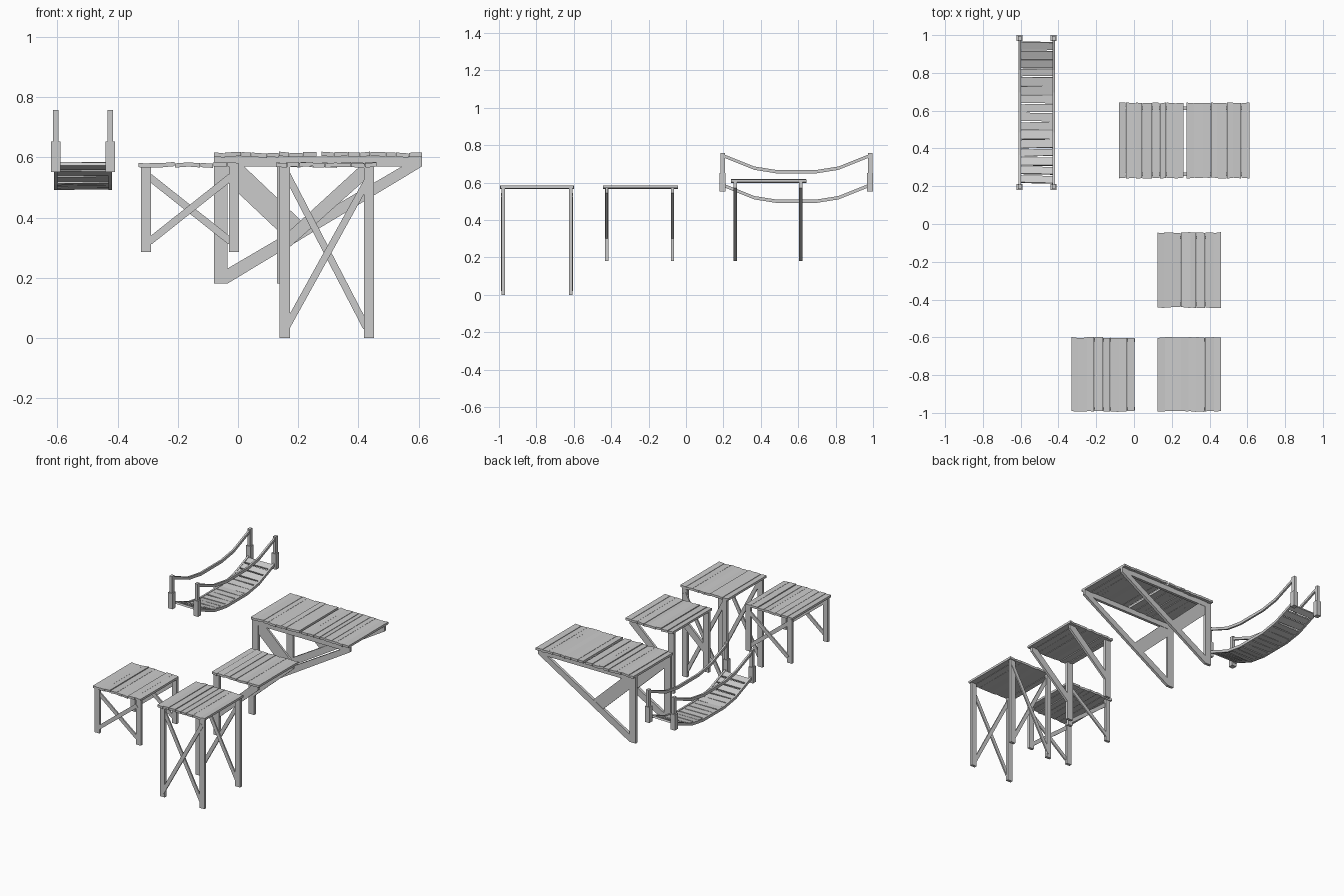
import bpy, math, random
from mathutils import Vector

if "Cube" in bpy.data.objects:
    bpy.data.objects.remove(bpy.data.objects["Cube"])

random.seed(4)


def mesh(name, verts, faces):
    me = bpy.data.meshes.new(name)
    me.from_pydata(verts, [], faces)
    ob = bpy.data.objects.new(name, me)
    bpy.context.collection.objects.link(ob)
    return ob


def prism(name, pts, y, t):
    """Extrude an xz outline (counter-clockwise seen from the front) around y."""
    n = len(pts)
    v = [(x, y - t / 2, z) for x, z in pts] + [(x, y + t / 2, z) for x, z in pts]
    f = [list(range(n)), list(range(2 * n - 1, n - 1, -1))]
    f += [[(i + 1) % n, i, n + i, n + (i + 1) % n] for i in range(n)]
    return mesh(name, v, f)


def rect(x0, x1, z0, z1):
    return [(x0, z0), (x1, z0), (x1, z1), (x0, z1)]


def bar(p, q, w):
    """Outline of a straight bar from p to q."""
    p, q = Vector(p), Vector(q)
    d = (q - p).normalized() * w / 2
    n = Vector((-d.y, d.x))
    return [tuple(c) for c in (p - n, q - n, q + n, p + n)]


def box(name, x0, x1, y0, y1, z0, z1):
    return prism(name, rect(x0, x1, z0, z1), (y0 + y1) / 2, y1 - y0)


def deck(name, x0, y0, y1, z, w=0.335, n=8):
    """Rough planks of uneven width, length and tilt."""
    cuts = [0] + [(i + random.uniform(-.15, .15)) / n for i in range(1, n)] + [1]
    for i in range(n):
        a, b = x0 + w * cuts[i] + .0006, x0 + w * cuts[i + 1] - .0006
        e = [random.uniform(-.004, .002) for _ in range(4)]
        h = random.uniform(-.002, .002)
        tilt = random.uniform(-.002, .002)
        o = box(f"{name}_plank_{i}", a, b, y0, y1, z - .014, z)
        for k, v in enumerate(o.data.vertices):
            back, right = v.co.y > (y0 + y1) / 2, v.co.x > (a + b) / 2
            v.co.y += (1 if back else -1) * e[2 * back + right]
            v.co.z += h + (tilt if right else -tilt)


LEG = .018

# Tall and short platforms: four legs with crossed braces front and back
for name, x0, zb in (("tall_platform", .125, 0), ("short_platform", -.332, .285)):
    deck(name, x0, -.993, -.6, .582)
    a, b = x0 + .013, x0 + .327
    if zb:
        a, b = x0 + .009, x0 + .336
    for y, s in ((-.977, -1), (-.616, 1)):
        for lx in (a, b - .034):
            box(f"{name}_leg", lx, lx + .034, y - LEG / 2, y + LEG / 2, zb, .57)
        if zb:
            r1 = bar((a + .028, zb + .035), (b - .028, .535), .024)
            r2 = bar((a + .028, .535), (b - .028, zb + .035), .024)
        else:
            r1 = bar((a + .017, .025), (b - .015, .535), .023)
            r2 = bar((a + .024, .545), (b - .026, .035), .023)
        prism(f"{name}_rising_brace", r1, y + s * .007, .009)
        prism(f"{name}_falling_brace", r2, y - s * .001, .009)

# Small bracket platform: two posts with one diagonal each
deck("bracket_platform", .125, -.443, -.045, .582)
for y in (-.424, -.072):
    box("bracket_post", .13, .17, y - LEG / 2, y + LEG / 2, .18, .57)
    prism("bracket_diagonal",
          [(.17, .30), (.445, .545), (.445, .57), (.405, .57), (.17, .355)], y, .015)

# Large bracket platform: twin decks on two triangular frames
deck("large_left", -.08, .242, .642, .616, .342)
deck("large_right", .277, .242, .642, .616)
for y in (.263, .613):
    box("large_post", -.08, -.035, y - LEG / 2, y + LEG / 2, .18, .605)
    box("large_top_beam", -.035, .612, y - LEG / 2, y + LEG / 2, .57, .603)
    prism("large_diagonal",
          [(-.036, .18), (.612, .57), (.545, .57), (-.036, .23)], y, LEG)
    prism("large_inner_brace",
          [(-.035, .515), (.15, .34), (.22, .38), (.02, .57), (-.035, .57)], y, .014)

# Rope bridge
CX, CY = -.515, .59
PATH = [(-.395, .745), (-.225, .677), (-.105, .658),
        (.105, .658), (.225, .677), (.395, .745)]


def rope(name, x, dz):
    """Square sagging rope following the shared path."""
    v, f = [], []
    for y, z in PATH:
        v += [(x + sx * .006, CY + y, z + dz + sz * .009)
              for sx, sz in ((-1, -1), (1, -1), (1, 1), (-1, 1))]
    for i in range(len(PATH) - 1):
        k = 4 * i
        f += [[k + j, k + (j + 1) % 4, k + 4 + (j + 1) % 4, k + 4 + j][::-1]
              for j in range(4)]
    m = len(v)
    f += [[0, 1, 2, 3], [m - 1, m - 2, m - 3, m - 4]]
    mesh(name, v, f)


def sag(y):
    for (a, p), (b, q) in zip(PATH, PATH[1:]):
        if a <= y <= b:
            return p + (q - p) * (y - a) / (b - a) - .158, math.atan2(q - p, b - a)


for s in (-1, 1):
    rope("hand_rope", CX + s * .09, 0)
    rope("floor_rope", CX + s * .09, -.158)
    for t in (-1, 1):
        x, y = CX + s * .09, CY + t * .394
        box("post_sleeve", x - .016, x + .016, y - .016, y + .016, .552, .652)
        box("bridge_post", x - .009, x + .009, y - .012, y + .012, .645, .758)

# Bridge floor planks
N = 16
for i in range(N):
    y = -.378 + .756 * (i + .5) / N
    z, ang = sag(y)
    w = random.uniform(.036, .046)
    o = box(f"bridge_plank_{i}", -.088, .088, -w / 2, w / 2, -.006, .006)
    o.location = (CX, CY + y, z)
    o.rotation_euler = (ang, random.uniform(-.015, .015), random.uniform(-.03, .03))
